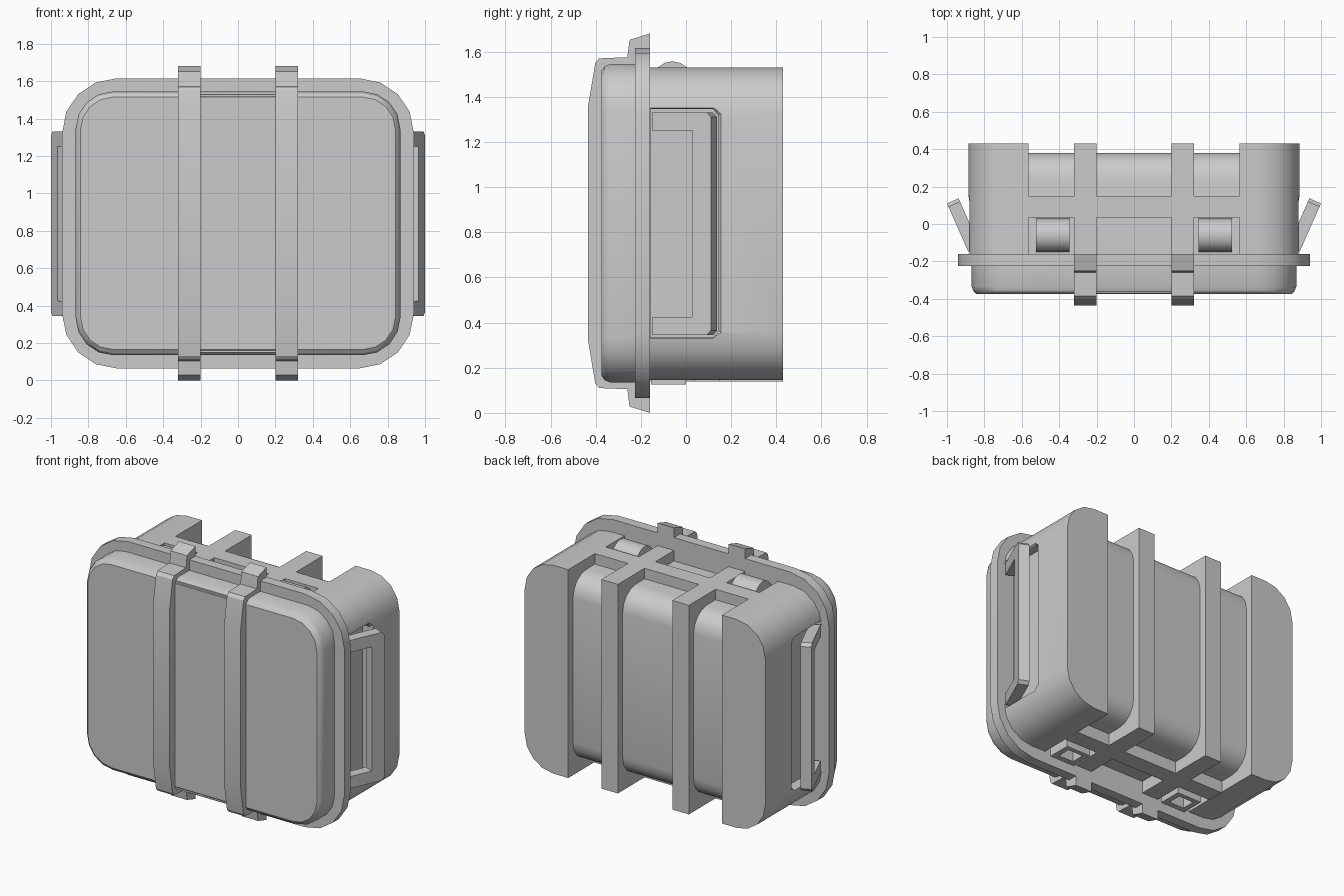
import bpy, bmesh, math
from mathutils import Vector

if "Cube" in bpy.data.objects:
    bpy.data.objects.remove(bpy.data.objects["Cube"])

CZ = 0.84  # height of the horizontal symmetry plane


def finish(name, bm, smooth=True):
    bmesh.ops.recalc_face_normals(bm, faces=bm.faces)
    me = bpy.data.meshes.new(name)
    bm.to_mesh(me)
    bm.free()
    ob = bpy.data.objects.new(name, me)
    bpy.context.collection.objects.link(ob)
    if smooth:
        bpy.ops.object.select_all(action='DESELECT')
        bpy.context.view_layer.objects.active = ob
        ob.select_set(True)
        bpy.ops.object.shade_smooth_by_angle(angle=math.radians(30))
    return ob


def loft(name, rings, smooth=True):
    """Closed solid through equal-length rings of 3D points."""
    bm = bmesh.new()
    vs = [[bm.verts.new(p) for p in r] for r in rings]
    n = len(rings[0])
    for a, b in zip(vs, vs[1:]):
        for i in range(n):
            bm.faces.new((a[i], a[(i + 1) % n], b[(i + 1) % n], b[i]))
    bm.faces.new(vs[0][::-1])
    bm.faces.new(vs[-1])
    return finish(name, bm, smooth)


def along_x(name, yz, x0, x1):
    return loft(name, [[(x, y, z) for y, z in yz] for x in (x0, x1)])


def box(name, x, y, z):
    return along_x(name, [(y[0], z[0]), (y[1], z[0]), (y[1], z[1]), (y[0], z[1])], *x)


def arc(cx, cz, r, a0, a1, n=4):
    return [(cx + r * math.cos(math.radians(a0 + (a1 - a0) * i / n)),
             cz + r * math.sin(math.radians(a0 + (a1 - a0) * i / n))) for i in range(n + 1)]


def rounded(y, w, h, r):
    """Rounded rectangle ring in the XZ plane, half sizes w and h."""
    pts = []
    for sx, sz, a in ((1, 1, 0), (-1, 1, 90), (-1, -1, 180), (1, -1, 270)):
        pts += arc(sx * (w - r), CZ + sz * (h - r), r, a, a + 90)
    return [(x, y, z) for x, z in pts]


def mirror_z(half):
    return half + [(y, 2 * CZ - z) for y, z in reversed(half)]


# Lid and rim flange
loft("lid", [rounded(-0.2, .868, .705, .2), rounded(-0.335, .868, .705, .2),
             rounded(-0.36, .858, .695, .19), rounded(-0.375, .842, .675, .175)])
loft("rim_flange", [rounded(-0.225, .94, .775, .29), rounded(-0.16, .94, .775, .29)])
box("lid_centre_panel", (-.2, .2), (-.372, -.2), (.15, 1.53))

# Recessed core of the shell, rounded at the back
along_x("shell_core", mirror_z([(-.17, 1.46)] + arc(.24, 1.32, .14, 90, 0)[0:]), -.57, .57)
box("shell_cross_band", (-.565, .565), (.035, .15), (.14, 1.53))

for s, side in ((-1, "left"), (1, "right")):
    # End block with rounded outer corners
    prof = [(.565, .145)] + arc(.675, .355, .21, -90, 0) + arc(.675, 1.32, .21, 0, 90) + [(.565, 1.53)]
    block = loft(side + "_end_block", [[(s * x, y, z) for x, z in prof] for y in (-.17, .43)])

    # Recess behind the handle
    def pocket(x, g):
        half = [(-.158, 1.345 + g), (.12, 1.345 + g), (.145 + g, 1.315 + g)]
        return [(s * x, y, z) for y, z in mirror_z(half)]
    cutter = loft("handle_recess_cutter", [pocket(.815, 0), pocket(.87, 0), pocket(.90, .02)], False)
    mod = block.modifiers.new("recess", 'BOOLEAN')
    mod.object = cutter
    mod.solver = 'EXACT'
    bpy.context.view_layer.objects.active = block
    bpy.ops.object.modifier_apply(modifier=mod.name)
    bpy.data.objects.remove(cutter)

    # Tilted U-shaped carry handle
    d, nrm = Vector((.115, .26)).normalized(), Vector((-.914, .405))
    u = [(0, .345), (.265, .345), (.284, .365), (.284, 1.31), (.265, 1.33), (0, 1.33),
         (0, 1.25), (.195, 1.25), (.195, .425), (0, .425)]
    rings = []
    for t in (0, .068):
        ring = []
        for k, z in u:
            p = Vector((.885, -.15)) + d * k + nrm * t
            ring.append((s * p.x, p.y, z))
        rings.append(ring)
    loft(side + "_handle", rings, False)

    # Raised ribs on the shell and straps over the lid
    xr = sorted((s * .2, s * .322))
    box(side + "_shell_rib", xr, (-.17, .43), (.14, 1.53))
    along_x(side + "_lid_strap", mirror_z([(-.16, 1.68), (-.25, 1.652), (-.26, 1.575), (-.385, 1.57),
                                           (-.402, 1.55), (-.435, 1.35)]), *xr)

    # Hinge barrel in the upper pocket
    xb = sorted((s * .345, s * .525))
    along_x(side + "_hinge_barrel", arc(-.06, 1.467, .09, 0, 337.5, 15), *xb)

    # Open square loop in the lower pocket
    box(side + "_loop_front", xb, (-.155, -.12), (.125, .24))
    box(side + "_loop_back", xb, (-.03, 0), (.125, .24))
    for k, x in enumerate((.345, .49)):
        box(f"{side}_loop_side_{k + 1}", sorted((s * x, s * (x + .035))), (-.12, -.03), (.125, .24))
